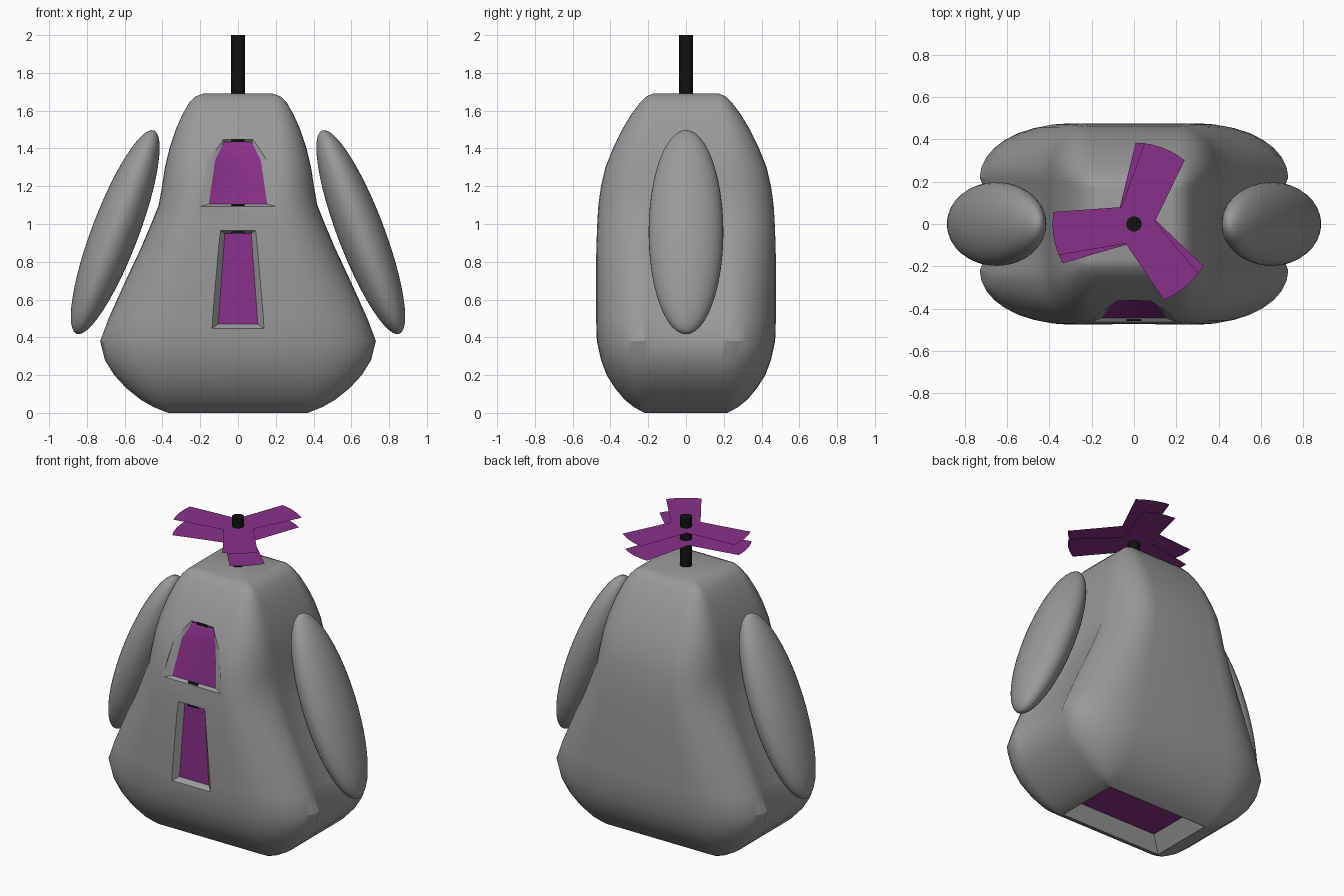
import bpy, bmesh, math
from mathutils import Vector

if "Cube" in bpy.data.objects:
    bpy.data.objects.remove(bpy.data.objects["Cube"])


def material(name, rgb):
    m = bpy.data.materials.new(name)
    m.diffuse_color = (*rgb, 1)
    m.use_nodes = True
    m.node_tree.nodes["Principled BSDF"].inputs["Base Color"].default_value = m.diffuse_color
    return m


GREY = material("grey shell", (0.32, 0.32, 0.32))
PURPLE = material("purple glass", (0.25, 0.03, 0.25))
BLACK = material("black rod", (0.006, 0.006, 0.006))


def make(name, verts, faces, mats, smooth=None):
    me = bpy.data.meshes.new(name)
    me.from_pydata(verts, [], faces)
    for m in mats:
        me.materials.append(m)
    ob = bpy.data.objects.new(name, me)
    bpy.context.collection.objects.link(ob)
    bm = bmesh.new()
    bm.from_mesh(me)
    if len(bm.faces) > 1:
        bmesh.ops.recalc_face_normals(bm, faces=bm.faces)
    bm.to_mesh(me)
    bm.free()
    if smooth:
        smooth_by_angle(ob, smooth)
    return ob


def smooth_by_angle(ob, angle):
    bpy.ops.object.select_all(action='DESELECT')
    ob.select_set(True)
    bpy.context.view_layer.objects.active = ob
    bpy.ops.object.shade_smooth_by_angle(angle=math.radians(angle))


# Body profile: height, half width, half depth, flat front half, flat side half
PROFILE = [
    (0.0, 0.37, 0.22, 0.365, 0.215), (0.03, 0.445, 0.275, 0.36, 0.215),
    (0.07, 0.515, 0.325, 0.355, 0.215), (0.13, 0.59, 0.375, 0.345, 0.215),
    (0.2, 0.655, 0.42, 0.335, 0.215), (0.28, 0.705, 0.45, 0.33, 0.215),
    (0.38, 0.73, 0.472, 0.32, 0.22), (0.5, 0.685, 0.476, 0.31, 0.22),
    (0.7, 0.595, 0.476, 0.28, 0.22), (0.87, 0.515, 0.475, 0.25, 0.22),
    (1.0, 0.46, 0.47, 0.23, 0.22), (1.1, 0.42, 0.464, 0.215, 0.22),
    (1.2, 0.402, 0.45, 0.21, 0.22), (1.3, 0.387, 0.427, 0.205, 0.215),
    (1.4, 0.363, 0.387, 0.2, 0.21), (1.5, 0.33, 0.338, 0.195, 0.2),
    (1.58, 0.294, 0.29, 0.19, 0.19), (1.64, 0.26, 0.245, 0.185, 0.18),
    (1.675, 0.226, 0.21, 0.18, 0.175), (1.69, 0.185, 0.175, 0.175, 0.17),
]
STEPS = 8


def section(z, w, d, sx, sy):
    groove = 0.012 if 0.3 < z < 1.05 else 0.0
    quarter = [(w - groove, sy - 0.03)]
    for i in range(STEPS + 1):
        a = math.pi / 2 * i / STEPS
        quarter.append((sx + (w - sx) * math.cos(a), sy + (d - sy) * math.sin(a)))
    ring = quarter + [(-x, y) for x, y in reversed(quarter)]
    ring += [(-x, -y) for x, y in ring]
    return [(x, y, z) for x, y in ring]


verts, faces = [], []
for row in PROFILE:
    verts += section(*row)
n = len(verts) // len(PROFILE)
for r in range(len(PROFILE) - 1):
    for i in range(n):
        j = (i + 1) % n
        faces.append((r * n + i, r * n + j, (r + 1) * n + j, (r + 1) * n + i))
faces += [tuple(range(n))[::-1], tuple(range(len(verts) - n, len(verts)))]
body = make("body", verts, faces, [GREY, PURPLE])


# Tapered recesses with purple floors, cut into the shell
def cut(name, outer, rim, floor, bands):
    """outer, rim, floor: matching loops; bands: floor faces as loop indices"""
    k = len(outer)
    fs = [tuple(range(k))[::-1]]
    for s in (0, k):
        fs += [(s + i, s + (i + 1) % k, s + k + (i + 1) % k, s + k + i) for i in range(k)]
    start = len(fs)
    fs += [tuple(2 * k + i for i in b) for b in bands]
    ob = make(name, outer + rim + floor, fs, [GREY, PURPLE])
    for p in ob.data.polygons[start:]:
        p.material_index = 1
    ob.hide_render = True
    mod = body.modifiers.new(name, 'BOOLEAN')
    mod.operation = 'DIFFERENCE'
    mod.solver = 'EXACT'
    mod.object = ob
    return ob


def window_loop(points):
    right = [Vector((x, y, z)) for x, y, z in points]
    left = [Vector((-x, y, z)) for x, y, z in reversed(points)]
    return right + left


def window_cut(name, rim, floor):
    outer = [(x, -0.6, z) for x, y, z in rim]
    k = len(rim)
    bands = [(i, i + 1, 2 * k - 2 - i, 2 * k - 1 - i) for i in range(k - 1)]
    return cut(name, window_loop(outer), window_loop(rim), window_loop(floor), bands)


cutters = [
    window_cut("upper_window_cutter",
               [(0.21, -0.468, 1.09), (0.16, -0.418, 1.33), (0.08, -0.366, 1.45)],
               [(0.155, -0.445, 1.105), (0.12, -0.398, 1.34), (0.073, -0.353, 1.435)]),
    window_cut("lower_window_cutter",
               [(0.14, -0.477, 0.445), (0.095, -0.474, 0.967)],
               [(0.105, -0.445, 0.47), (0.07, -0.44, 0.95)]),
]


def rect(x, y, z):
    return [(x, y, z), (-x, y, z), (-x, -y, z), (x, -y, z)]


cutters.append(cut("base_cutter", rect(0.36, 0.21, -0.1), rect(0.36, 0.21, 0.0),
                   rect(0.29, 0.165, 0.09), [(0, 1, 2, 3)]))

bpy.context.view_layer.objects.active = body
body.select_set(True)
for m in list(body.modifiers):
    bpy.ops.object.modifier_apply(modifier=m.name)
for c in cutters:
    bpy.data.objects.remove(c)
smooth_by_angle(body, 28)

# Dark slots at the window ends
for i, (y, z) in enumerate([(-0.36, 1.442), (-0.455, 1.098), (-0.457, 0.958)]):
    bpy.ops.mesh.primitive_cube_add(size=1, location=(0, y, z))
    slot = bpy.context.object
    slot.name = f"window_slot_{i + 1}"
    slot.scale = (0.07, 0.009, 0.017)
    slot.data.materials.append(BLACK)

# Side arms, leaning in at the top
for side, name in ((1, "right_arm"), (-1, "left_arm")):
    bpy.ops.mesh.primitive_uv_sphere_add(segments=40, ring_count=24, radius=1,
                                         location=(0.65 * side, 0, 0.957),
                                         rotation=(0, math.radians(-20.8) * side, 0))
    arm = bpy.context.object
    arm.name = name
    arm.scale = (0.124, 0.198, 0.576)
    arm.data.materials.append(GREY)
    smooth_by_angle(arm, 60)

# Rotor shaft
bpy.ops.mesh.primitive_cylinder_add(vertices=24, radius=0.036, depth=0.4, location=(0, 0, 1.8))
shaft = bpy.context.object
shaft.name = "rotor_shaft"
shaft.data.materials.append(BLACK)
smooth_by_angle(shaft, 40)


# Two stacked flat rotors with three flared blades each
def polar(r, deg, z):
    a = math.radians(deg)
    return (r * math.cos(a), r * math.sin(a), z)


for name, z, turn in (("upper_rotor", 1.94, 67), ("lower_rotor", 1.86, 73.3)):
    pts, fs = [], []
    for b in range(3):
        mid = turn + 120 * b
        s = len(pts)
        pts += [polar(0.1, mid - 60, z)]
        pts += [polar(0.385, mid - 15.5 + 31 * i / 6, z) for i in range(7)]
        pts += [polar(0.1, mid + 60, z)]
        fs.append(tuple(range(s, s + 9)))
    hub = [0, 9, 18]
    fs.append(tuple(hub))
    make(name, pts, fs, [PURPLE])
